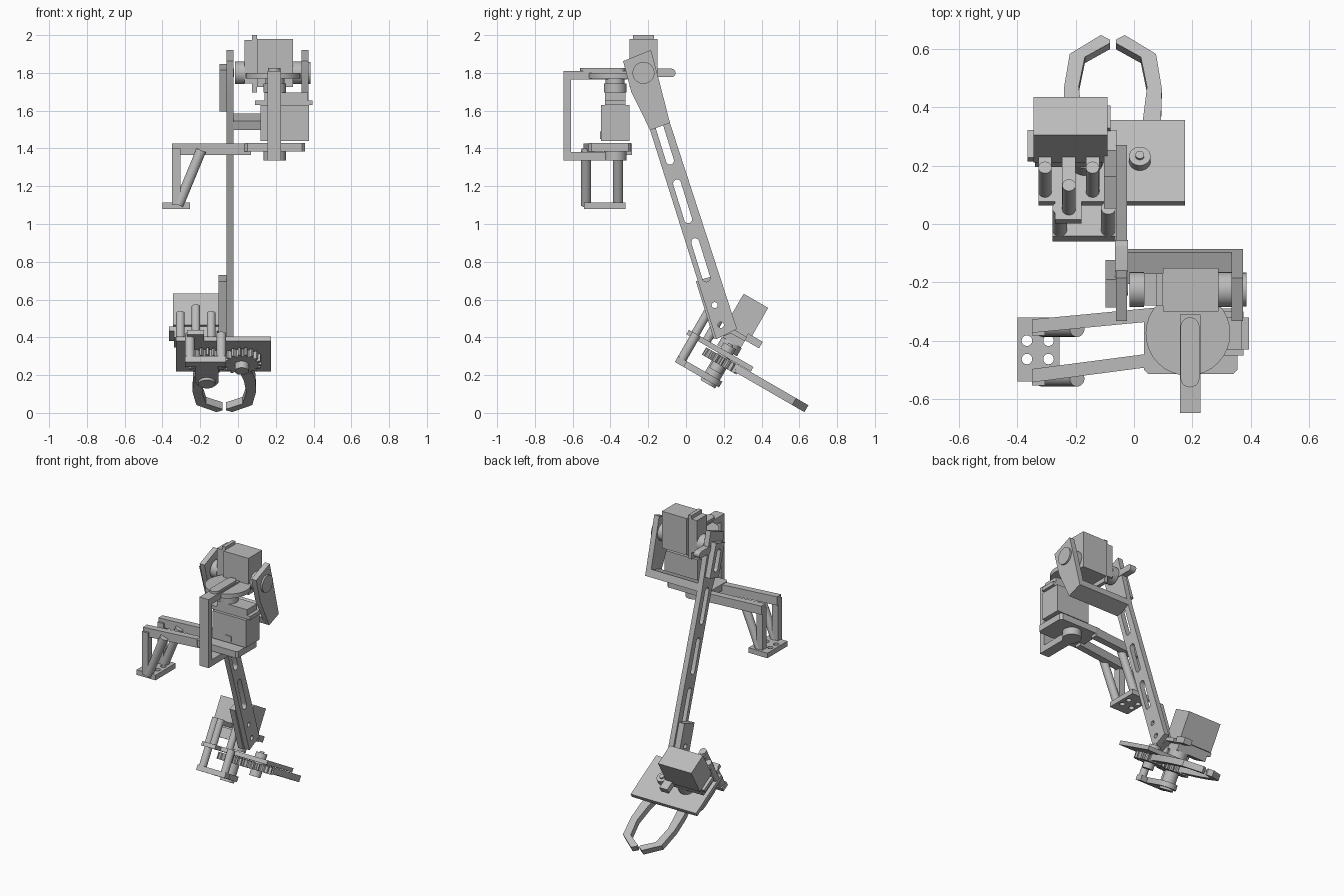
import bpy, bmesh
from math import sin, cos, pi, radians
from mathutils import Matrix, Vector

default_cube = bpy.data.objects.get("Cube")
if default_cube:
    bpy.data.objects.remove(default_cube, do_unlink=True)

grey = bpy.data.materials.new("matte grey")
grey.use_nodes = True
grey.diffuse_color = (0.5, 0.5, 0.5, 1)
grey.node_tree.nodes["Principled BSDF"].inputs["Base Color"].default_value = grey.diffuse_color

WORLD = Matrix.Identity(4)
# Side frame: drawn in (y, z), extruded along x
SIDE = Matrix(((0, 0, 1, 0), (1, 0, 0, 0), (0, 1, 0, 0), (0, 0, 0, 1)))
# Gripper frame: x, forward, up, pitched down
GRIP = Matrix.Translation((0, 0.016, 0.44)) @ Matrix.Rotation(radians(-30), 4, 'X')
parts = []


def finish(name, bm, frame):
    bmesh.ops.transform(bm, matrix=frame, verts=bm.verts)
    bmesh.ops.recalc_face_normals(bm, faces=bm.faces)
    mesh = bpy.data.meshes.new(name)
    bm.to_mesh(mesh)
    bm.free()
    mesh.materials.append(grey)
    obj = bpy.data.objects.new(name, mesh)
    bpy.context.scene.collection.objects.link(obj)
    parts.append(obj)
    return obj


def prism(name, outline, low, high, frame=WORLD):
    bm = bmesh.new()
    face = bm.faces.new([bm.verts.new((a, b, low)) for a, b in outline])
    grown = bmesh.ops.extrude_face_region(bm, geom=[face])["geom"]
    top = [v for v in grown if isinstance(v, bmesh.types.BMVert)]
    bmesh.ops.translate(bm, vec=(0, 0, high - low), verts=top)
    return finish(name, bm, frame)


def box(name, xs, ys, zs, frame=WORLD):
    return prism(name, [(xs[0], ys[0]), (xs[1], ys[0]), (xs[1], ys[1]), (xs[0], ys[1])], *zs, frame)


def rod(name, start, end, radius, frame=WORLD):
    start, end = Vector(start), Vector(end)
    axis = end - start
    bm = bmesh.new()
    bmesh.ops.create_cone(bm, cap_ends=True, segments=32, radius1=radius, radius2=radius, depth=axis.length)
    place = Matrix.Translation((start + end) / 2) @ axis.to_track_quat('Z', 'Y').to_matrix().to_4x4()
    return finish(name, bm, frame @ place)


def stadium(centre, direction, length, width, steps=10):
    d = Vector(direction).normalized()
    n = Vector((-d.y, d.x))
    points = []
    for end in (1, -1):
        for i in range(steps + 1):
            a = pi * i / steps
            points.append(Vector(centre) + end * (d * ((length - width) / 2 + sin(a) * width / 2)
                                                  + n * (-cos(a) * width / 2)))
    return points


def cut(target, cutter):
    mod = target.modifiers.new("cut", 'BOOLEAN')
    mod.operation = 'DIFFERENCE'
    mod.object = cutter
    bpy.context.view_layer.objects.active = target
    with bpy.context.temp_override(object=target, active_object=target):
        bpy.ops.object.modifier_apply(modifier=mod.name)


def discard(cutter):
    parts.remove(cutter)
    bpy.data.objects.remove(cutter, do_unlink=True)


def servo(name, frame):
    box(name + "_body", (-0.075, 0.18), (-0.075, 0.075), (0, 0.19), frame)
    box(name + "_flange", (-0.105, 0.2), (-0.055, 0.055), (0.19, 0.215), frame)
    box(name + "_gearbox", (-0.055, 0.175), (-0.055, 0.055), (0.215, 0.255), frame)
    rod(name + "_shaft", (0, 0, 0.255), (0, 0, 0.305), 0.06, frame)


# Base plate, foot bars and foot
px, py = 0.195, -0.375
base = prism("base_plate", [(0.035, -0.5), (0.05, -0.515), (0.34, -0.515), (0.355, -0.5),
                            (0.355, -0.305), (0.34, -0.29), (0.035, -0.29)], 1.385, 1.43)
for y_foot, y_base in ((-0.35, -0.31), (-0.52, -0.465)):
    h = 0.023
    prism("foot_bar", [(-0.35, y_foot - h), (0.07, y_base - h), (0.07, y_base + h), (-0.35, y_foot + h)], 1.365, 1.425)
    y_leg = y_foot - 0.01
    box("upright_leg", (-0.35, -0.305), (y_leg - h, y_leg + h), (1.1, 1.4))
    rod("slanted_leg", (-0.315, y_leg, 1.1), (-0.195, y_leg, 1.39), 0.027)
foot = box("foot_pad", (-0.4, -0.255), (-0.54, -0.32), (1.08, 1.115))
for x in (-0.367, -0.293):
    for y in (-0.4, -0.463):
        hole = rod("hole", (x, y, 1), (x, y, 1.2), 0.018)
        cut(foot, hole)
        discard(hole)

# Turning servo with its swivel bracket
servo("base_servo", Matrix.Translation((px, py, 1.44)))
box("servo_socket", (0.22, 0.265), (-0.455, -0.44), (1.45, 1.49))
rod("lower_pivot", (px, py, 1.335), (px, py, 1.39), 0.06)
rod("swivel_stem", (px, py, 1.72), (px, py, 1.78), 0.05)
rod("swivel_disc", (px - 0.01, py, 1.77), (px - 0.01, py, 1.8), 0.145)
prism("swivel_bracket", [(-0.648, 1.335), (-0.33, 1.335), (-0.33, 1.38), (-0.61, 1.38),
                         (-0.61, 1.765), (-0.31, 1.765), (-0.31, 1.81), (-0.648, 1.81)], 0.157, 0.228, SIDE)
prism("swivel_horn", stadium((px - 0.003, -0.44), (0, 1), 0.24, 0.065), 1.81, 1.825)

# Shoulder servo lying along x
servo("shoulder_servo", Matrix(((0, 0, -1, 0.29), (0, 1, 0, -0.225), (1, 0, 0, 1.8), (0, 0, 0, 1))))
rod("outer_spacer", (0.28, -0.225, 1.8), (0.345, -0.225, 1.8), 0.06)
rod("outer_hub", (0.36, -0.225, 1.8), (0.385, -0.225, 1.8), 0.058)
prism("shoulder_horn", stadium((-0.15, 1.8), (1, 0), 0.19, 0.045), -0.065, -0.02, SIDE)

# Long arm with slots and its outer shoulder bracket
head = [(-0.29, 1.70), (-0.333, 1.862), (-0.185, 1.921), (-0.14, 1.75), (-0.085, 1.535)]
arm = prism("arm", head + [(0.27, 0.444), (0.16, 0.39), (-0.19, 1.497)], -0.061, -0.024, SIDE)
prism("shoulder_bracket", head + [(-0.19, 1.497)], 0.335, 0.373, SIDE)
prism("shoulder_crossbar", [(-0.19, 1.497), (-0.085, 1.535), (-0.098, 1.585), (-0.205, 1.545)], -0.03, 0.34, SIDE)

down = Vector((0.296, -0.955))
across = Vector((0.955, 0.296))
top = Vector((-0.135, 1.497))


def along_arm(t):
    return top + down * t


def strip(name, t0, t1, half, low, high):
    corners = [along_arm(t) + across * s for t, s in ((t0, -half), (t0, half), (t1, half), (t1, -half))]
    return prism(name, corners, low, high, SIDE)


rib = strip("shoulder_rib", -0.35, -0.12, 0.05, -0.098, -0.061)
wrist = strip("wrist_plate", 0.82, 1.14, 0.058, -0.102, -0.061)
for t in (0.07, 0.395, 0.72):
    slot = prism("slot", stadium(along_arm(t), down, 0.24, 0.042), -0.2, 0, SIDE)
    cut(arm, slot)
    discard(slot)
slot = prism("slot", stadium(along_arm(-0.235), down, 0.15, 0.042), -0.2, -0.061, SIDE)
cut(rib, slot)
discard(slot)
for t in (0.97, 1.08):
    y, z = along_arm(t)
    hole = rod("hole", (-0.2, y, z), (0, y, z), 0.016)
    cut(arm, hole)
    cut(wrist, hole)
    discard(hole)

# Gripper palm, servo and supports
mid, gear_u, reach = -0.0725, 0.23, 0.0925
left_x = mid - reach
prism("palm_plate", [(-0.327, 0.07), (-0.27, 0.07), (-0.27, 0), (-0.18, 0), (-0.18, 0.07),
                     (0.175, 0.07), (0.175, 0.394), (-0.327, 0.394)], -0.028, 0, GRIP)
servo("gripper_servo", GRIP @ Matrix.Translation((left_x, gear_u, 0.31)) @ Matrix.Rotation(pi, 4, 'Y'))
box("servo_tab", (-0.14, -0.08), (0.28, 0.37), (0.1, 0.14), GRIP)
for x, u in ((-0.305, 0.11), (-0.223, 0.04), (-0.142, 0.11)):
    rod("upper_post", (x, u, 0), (x, u, 0.165), 0.023, GRIP)
    box("post_tab", (x - 0.023, x + 0.023), (u, 0.19), (0.13, 0.16), GRIP)

# Lower pivot support
for x in (-0.255, -0.088):
    rod("lower_post", (x, 0.045, -0.16), (x, 0.045, 0), 0.025, GRIP)
box("lower_bar", (-0.28, -0.063), (0.02, 0.075), (-0.185, -0.15), GRIP)
prism("lower_link", stadium((left_x, 0.165), (0, 1), 0.25, 0.125), -0.185, -0.15, GRIP)
rod("lower_boss", (left_x, gear_u, -0.2), (left_x, gear_u, -0.06), 0.045, GRIP)
rod("gear_bolt", (mid + reach, gear_u, -0.12), (mid + reach, gear_u, 0.035), 0.037, GRIP)
rod("bolt_tip", (mid + reach, gear_u, 0.03), (mid + reach, gear_u, 0.045), 0.015, GRIP)

# Mirrored gears and fingers
TEETH = 18
claw = [(0.06, 0.24), (0.13, 0.24), (0.165, 0.41), (0.168, 0.535), (0.148, 0.672), (0.041, 0.747),
        (0.01, 0.728), (0.01, 0.715), (0.096, 0.66), (0.117, 0.542), (0.103, 0.41)]
for side, phase in ((-1, 0), (1, 0.5)):
    gear = []
    for i in range(TEETH):
        for step, r in ((0, 0.085), (0.3, 0.085), (0.45, 0.105), (0.75, 0.105)):
            a = 2 * pi * (i + step + phase) / TEETH
            gear.append((mid + side * reach + r * cos(a), gear_u + r * sin(a)))
    prism("finger_gear", gear, -0.08, -0.035, GRIP)
    prism("finger", [(mid + side * a, u) for a, u in claw], -0.072, -0.03, GRIP)

# Smooth round walls, keep edges sharp
bpy.ops.object.select_all(action='DESELECT')
for obj in parts:
    obj.select_set(True)
bpy.context.view_layer.objects.active = parts[0]
bpy.ops.object.shade_smooth_by_angle(angle=radians(30))
